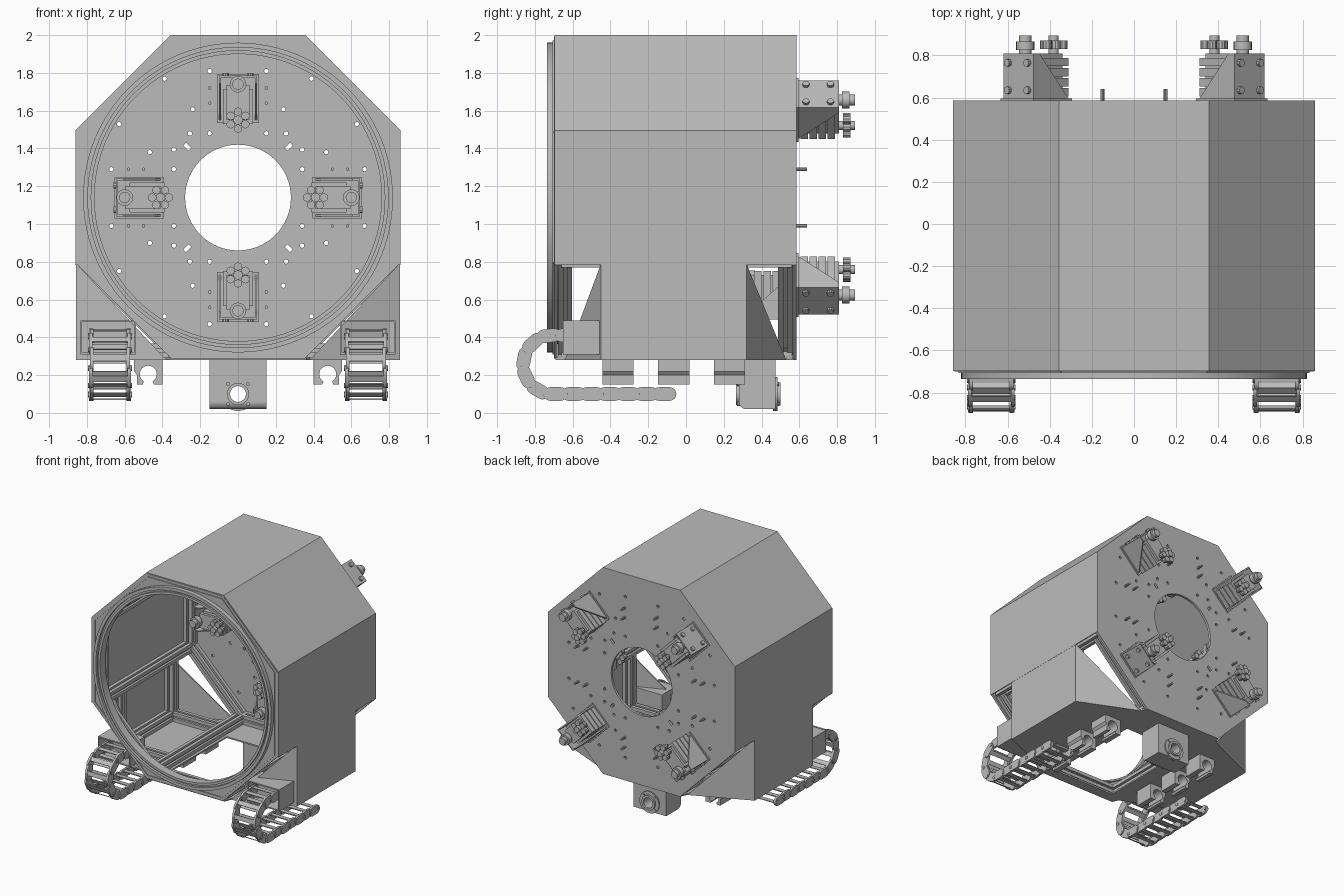
import bpy, bmesh, math
from mathutils import Matrix, Vector

if "Cube" in bpy.data.objects:
    bpy.data.objects.remove(bpy.data.objects["Cube"])

CZ = 1.14                      # height of the drum axis
FRONT, BACK = -0.70, 0.585
XZ = Matrix(((1, 0, 0, 0), (0, 0, 1, 0), (0, 1, 0, 0), (0, 0, 0, 1)))   # profile x,z along y
YZ = Matrix(((0, 0, 1, 0), (1, 0, 0, 0), (0, 1, 0, 0), (0, 0, 0, 1)))   # profile y,z along x
XY = Matrix.Identity(4)

grey = bpy.data.materials.new("plain grey")
grey.use_nodes = True
grey.diffuse_color = (0.5, 0.5, 0.5, 1)
grey.node_tree.nodes["Principled BSDF"].inputs["Base Color"].default_value = grey.diffuse_color


def prism(bm, pts, lo, hi, plane=XZ, m=XY):
    """Extrude a flat outline from lo to hi along the plane's normal."""
    t = m @ plane
    a = [bm.verts.new(t @ Vector((p[0], p[1], lo))) for p in pts]
    b = [bm.verts.new(t @ Vector((p[0], p[1], hi))) for p in pts]
    bm.faces.new(a)
    bm.faces.new(b)
    for i in range(len(a)):
        j = (i + 1) % len(a)
        bm.faces.new((a[i], a[j], b[j], b[i]))


def box(bm, x, y, z, m=XY):
    prism(bm, [(x[0], z[0]), (x[1], z[0]), (x[1], z[1]), (x[0], z[1])], *y, XZ, m)


def circle(cx, cz, r, n=16, a0=0.0, a1=math.tau):
    return [(cx + r * math.cos(a0 + (a1 - a0) * i / n),
             cz + r * math.sin(a0 + (a1 - a0) * i / n)) for i in range(n)]


def octagon(apothem):
    return circle(0, CZ, apothem / math.cos(math.pi / 8), 8, math.pi / 8, math.pi / 8 + math.tau)


def lathe(bm, profile, cz, n):
    """Spin a closed radius / y profile about the y direction."""
    rows = [[bm.verts.new((r * math.cos(math.tau * i / n), y, cz + r * math.sin(math.tau * i / n)))
             for r, y in profile] for i in range(n)]
    for i in range(n):
        p, q = rows[i], rows[(i + 1) % n]
        for k in range(len(profile)):
            l = (k + 1) % len(profile)
            bm.faces.new((p[k], p[l], q[l], q[k]))


def slot_beam(bm, a, b, w=0.075):
    """Square bar with a groove on each side."""
    a, b = Vector(a), Vector(b)
    m = Matrix.Translation(a) @ (b - a).to_track_quat('Z', 'Y').to_matrix().to_4x4()
    h, g = w / 2, w / 8
    side = [(h, -h), (h, -g), (h - 2 * g, -g), (h - 2 * g, g), (h, g)]
    pts = []
    for k in range(4):
        c, s = round(math.cos(k * math.pi / 2)), round(math.sin(k * math.pi / 2))
        pts += [(c * x - s * y, s * x + c * y) for x, y in side]
    prism(bm, pts, 0, (b - a).length, XY, m)


def finish(name, bm, smooth=False):
    bmesh.ops.recalc_face_normals(bm, faces=bm.faces)
    me = bpy.data.meshes.new(name)
    bm.to_mesh(me)
    bm.free()
    me.materials.append(grey)
    ob = bpy.data.objects.new(name, me)
    bpy.context.collection.objects.link(ob)
    bpy.ops.object.select_all(action='DESELECT')
    ob.select_set(True)
    bpy.context.view_layer.objects.active = ob
    if smooth:
        bpy.ops.object.shade_smooth_by_angle(angle=math.radians(35))
    return ob


def cut(ob, bm):
    cutter = finish("cutter", bm)
    cutter.hide_render = True
    mod = ob.modifiers.new("cut", 'BOOLEAN')
    mod.operation, mod.solver, mod.object = 'DIFFERENCE', 'EXACT', cutter
    bpy.context.view_layer.objects.active = ob
    bpy.ops.object.modifier_apply(modifier=mod.name)
    bpy.data.objects.remove(cutter)


# Cover sheets: five faces of the octagon, open underneath
bm = bmesh.new()
outer, inner = octagon(0.86), octagon(0.848)
arc = [7, 0, 1, 2, 3, 4]
prism(bm, [outer[i] for i in arc] + [inner[i] for i in reversed(arc)], FRONT + 0.003, BACK)
finish("cover_sheets", bm)

# Lower side panels and slanted gussets
bm = bmesh.new()
for s in (-1, 1):
    box(bm, (s * 0.845, s * 0.857), (-0.45, 0.32), (0.28, 0.80))
    for y0, y1 in ((-0.45, -0.64), (0.32, 0.53)):
        d = 0.01 if y1 > 0 else -0.01
        tri = [(s * 0.855, y0, 0.28), (s * 0.855, y0, 0.79), (s * 0.38, y1, 0.28)]
        a = [bm.verts.new(p) for p in tri]
        b = [bm.verts.new((x, y - d, z)) for x, y, z in tri]
        bm.faces.new(a)
        bm.faces.new(b)
        for i in range(3):
            bm.faces.new((a[i], a[i - 1], b[i - 1], b[i]))
finish("lower_side_panels", bm)

# Floor plate with a service opening
bm = bmesh.new()
half = [(0.36, FRONT + 0.01), (0.38, -0.64), (0.855, -0.45), (0.855, 0.32), (0.38, 0.53), (0.36, BACK - 0.01)]
prism(bm, half + [(-x, y) for x, y in reversed(half)], 0.28, 0.292, XY)
floor = finish("floor_plate", bm)
bm = bmesh.new()
box(bm, (-0.28, 0.28), (-0.6, 0.25), (0.2, 0.4))
cut(floor, bm)

# Front plate and bearing ring
bm = bmesh.new()
prism(bm, octagon(0.852), FRONT, FRONT + 0.02)
plate = finish("front_plate", bm)
bm = bmesh.new()
prism(bm, circle(0, CZ, 0.765, 96), -0.8, -0.6)
cut(plate, bm)
bm = bmesh.new()
rim, step = octagon(0.832), octagon(0.822)
for i in range(8):
    prism(bm, [rim[i - 1], rim[i], step[i], step[i - 1]], FRONT - 0.006, FRONT + 0.005)
finish("front_rim", bm)
bm = bmesh.new()
lathe(bm, [(0.82, -0.695), (0.82, -0.735), (0.795, -0.735), (0.795, -0.715), (0.78, -0.715),
           (0.78, -0.73), (0.76, -0.73), (0.76, -0.66), (0.775, -0.66), (0.775, -0.695)], CZ, 96)
finish("bearing_ring", bm, True)

# Back plate with the centre hole and rows of fixing holes
bm = bmesh.new()
prism(bm, octagon(0.86), BACK - 0.02, BACK)
plate = finish("back_plate", bm)
bm = bmesh.new()
prism(bm, circle(0, CZ, 0.28, 64), 0.5, 0.7)
for k in range(8):
    m = Matrix.Translation((0, 0, CZ)) @ Matrix.Rotation(k * math.pi / 4, 4, 'Y')
    spots = [(0.34, 0.15), (0.67, 0.15)] if k % 2 == 0 else [(0.42, 0.06), (0.50, 0.16), (0.72, 0.17)]
    for u, t in spots:
        for s in (-1, 1):
            prism(bm, circle(u, s * t, 0.012, 8), 0.5, 0.7, XZ, m)
    if k % 2:
        box(bm, (0.36, 0.40), (0.5, 0.7), (-0.01, 0.01), m)
cut(plate, bm)

# Grooved frame: lengthwise bars, two octagons, pocket posts
bm = bmesh.new()
nodes = octagon(0.805)
for i, (x, z) in enumerate(nodes):
    slot_beam(bm, (x, -0.66, z), (x, 0.56, z))
    px, pz = nodes[i - 1]
    for y in (-0.64, 0.525):
        slot_beam(bm, (px, y, pz), (x, y, z))
for s in (-1, 1):
    for y in (-0.405, 0.275):
        slot_beam(bm, (s * 0.805, y, 0.295), (s * 0.805, y, 0.78))
        slot_beam(bm, (s * 0.36, y, 0.33), (s * 0.8, y, 0.33))
    slot_beam(bm, (s * 0.805, -0.4, 0.33), (s * 0.805, 0.27, 0.33))
finish("frame_bars", bm)


def clamp_unit(name, m, c, pins):
    """Bracket with two gussets, ribbed block and two knobs; y = 0 is the mounting face."""
    bm = bmesh.new()
    box(bm, (c - 0.13, c + 0.13), (0, 0.01), (-0.11, 0.11), m)
    box(bm, (c + 0.11, c + 0.12), (0, 0.225), (-0.1, 0.1), m)
    for s in (-1, 1):
        web = [(c + 0.115, 0.005), (c + 0.115, 0.225), (c + 0.08, 0.225), (c - 0.12, 0.005)]
        prism(bm, web, s * 0.09, s * 0.1, XY, m)
        for y in (0.05, 0.18):
            prism(bm, circle(y, s * 0.065, 0.018, 10), c + 0.115, c + 0.135, YZ, m)
        for u in pins:
            prism(bm, circle(u, s * 0.15, 0.009, 8), -0.075, 0.015, XZ, m)
    for k in range(4):
        y = 0.02 + k * 0.048
        box(bm, (c - 0.135, c + 0.05), (y, y + 0.04), (-0.08, 0.08), m)
    box(bm, (c - 0.115, c + 0.07), (0.005, 0.225), (-0.06, 0.06), m)
    for u, r in ((c + 0.075, 0.03), (c - 0.115, 0.024)):
        prism(bm, circle(u, 0, r, 16), 0.2, 0.31, XZ, m)
    prism(bm, circle(c + 0.075, 0, 0.044, 16), 0.24, 0.28, XZ, m)
    for k in range(6):
        a = k * math.pi / 3
        prism(bm, circle(c - 0.115 + 0.045 * math.cos(a), 0.045 * math.sin(a), 0.022, 10),
              0.245, 0.285, XZ, m)
    finish(name, bm, True)


# Clamp units: four outside on the diagonals, four inside on the axes
for k in range(4):
    turn = Matrix.Rotation(k * math.pi / 2, 4, 'Y')
    clamp_unit("outer_clamp", Matrix.Translation((0, BACK, CZ)) @ turn @ Matrix.Rotation(math.pi / 4, 4, 'Y'), 0.655, ())
    clamp_unit("inner_clamp", Matrix.Translation((0, BACK - 0.02, CZ)) @ turn @ Matrix.Scale(-1, 4, (0, 1, 0)), 0.525, (0.5, 0.58))

# Centre foot bracket with a pipe flange
bm = bmesh.new()
prism(bm, [(0.28, 0.285)] + circle(0.32, 0.06, 0.04, 6, math.pi, 1.5 * math.pi)
      + [(0.32, 0.02), (0.475, 0.02), (0.475, 0.285)], -0.15, 0.15, YZ)
foot = finish("foot_bracket", bm)
bm = bmesh.new()
prism(bm, circle(0, 0.1, 0.045, 24), 0.2, 0.6)
cut(foot, bm)
bm = bmesh.new()
lathe(bm, [(0.042, 0.46), (0.09, 0.46), (0.09, 0.485), (0.06, 0.485), (0.06, 0.5), (0.042, 0.5)], 0.1, 32)
lathe(bm, [(0.042, 0.265), (0.058, 0.265), (0.058, 0.3), (0.042, 0.3)], 0.1, 32)
for k in range(4):
    a = math.pi / 4 + k * math.pi / 2
    prism(bm, circle(0.075 * math.cos(a), 0.1 + 0.075 * math.sin(a), 0.01, 8), 0.27, 0.492)
finish("pipe_flange", bm, True)

# C-shaped pipe clips under the floor
for s in (-1, 1):
    bm = bmesh.new()
    bore = circle(0, 0.205, 0.045, 20, math.radians(-60), math.radians(240))
    bore.append((-0.0225, 0.166))
    clip = [(0.03, 0.15)] + bore + [(-0.03, 0.15), (-0.06, 0.15), (-0.06, 0.2), (-0.075, 0.22),
            (-0.075, 0.285), (0.075, 0.285), (0.075, 0.15)]
    for y in (-0.36, -0.065, 0.23):
        prism(bm, [(s * (0.475 - x), z) for x, z in clip], y - 0.083, y + 0.083)
    finish("pipe_clips", bm, True)

# Cable chains and their brackets
R, RUN = 0.155, 0.12


def chain_point(d):
    """Point and heading at distance d along the chain, in y and z."""
    if d < RUN:
        return -0.585 - d, 0.10 + 2 * R, math.pi
    a = (d - RUN) / R
    if a < math.pi:
        return -0.705 - R * math.sin(a), 0.10 + R + R * math.cos(a), math.pi + a
    return -0.705 + (d - RUN - math.pi * R), 0.10, math.tau


for s in (-1, 1):
    bm = bmesh.new()
    for i in range(13):
        y, z, a = chain_point(0.045 + i * 0.096)
        m = Matrix.Translation((0, y, z)) @ Matrix.Rotation(a, 4, 'X')
        link = circle(0.028, 0, 0.036, 7, -math.pi / 2, math.pi / 2) + [(0.028, 0.036)]
        link += [(-p, -q) for p, q in link]
        off = 0.006 * (i % 2)
        for x in (0.575 + off, 0.78 - off):
            prism(bm, link, s * (x - 0.009), s * (x + 0.009), YZ, m)
        for h in (-0.031, 0.025):
            box(bm, (s * 0.575, s * 0.78), (-0.018, 0.018), (h, h + 0.006), m)
        prism(bm, circle(0.05, 0, 0.014, 10), s * 0.562, s * 0.59, YZ, m)
        prism(bm, circle(0.05, 0, 0.014, 10), s * 0.765, s * 0.793, YZ, m)
    finish("cable_chain", bm, True)

    bm = bmesh.new()
    box(bm, (s * 0.54, s * 0.835), (-0.47, -0.455), (0.31, 0.49))
    for x in (0.54, 0.825):
        box(bm, (s * x, s * (x + 0.01)), (-0.65, -0.455), (0.31, 0.49))
    box(bm, (s * 0.54, s * 0.835), (-0.65, -0.455), (0.31, 0.32))
    box(bm, (s * 0.54, s * 0.835), (-0.65, -0.455), (0.48, 0.49))
    finish("chain_bracket", bm)
